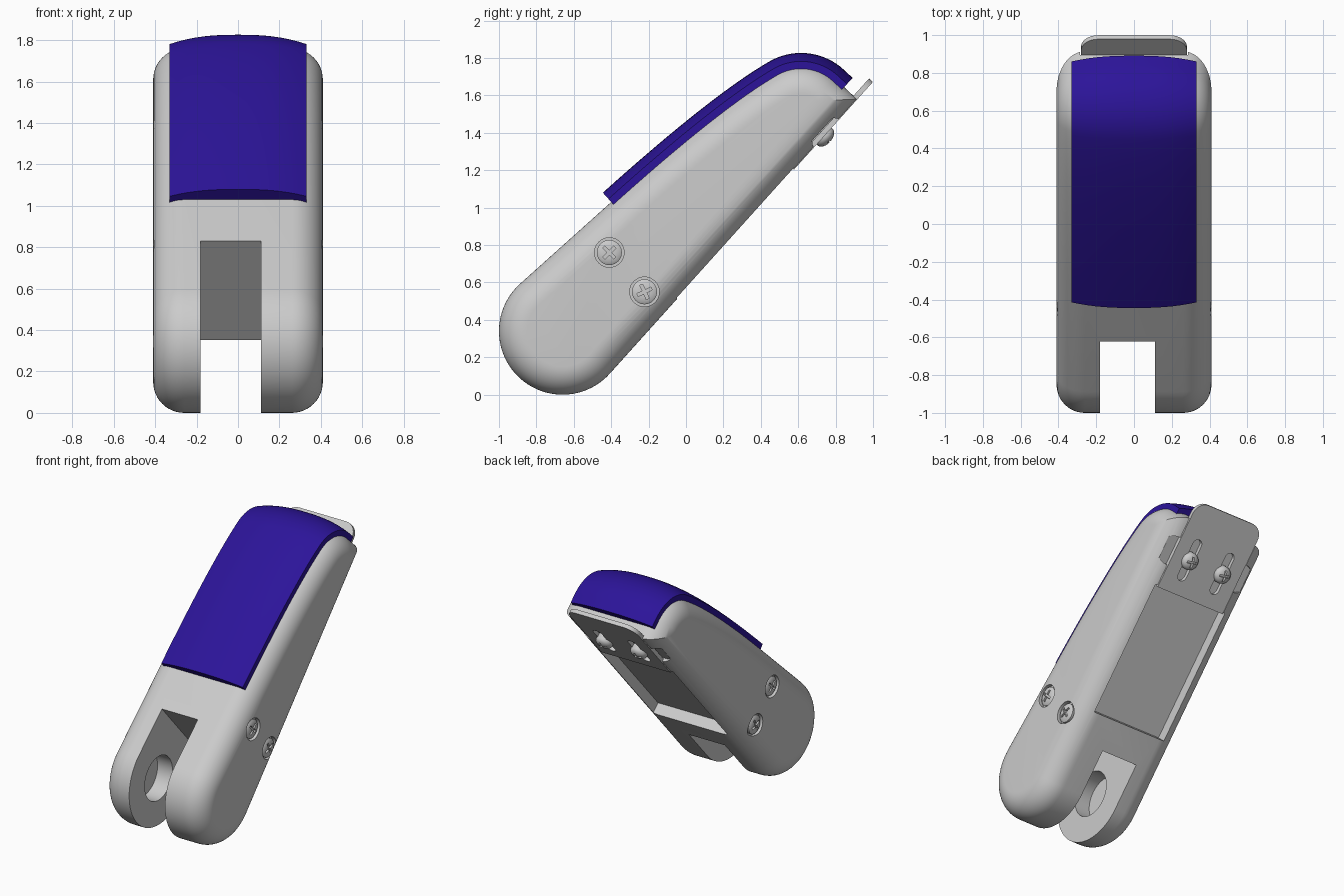
import bpy, bmesh
from math import sin, cos, pi, radians
from mathutils import Vector, Matrix

if "Cube" in bpy.data.objects:
    bpy.data.objects.remove(bpy.data.objects["Cube"])

# Tilted frame: x sideways, u along the body, v towards the pad side
C, S = cos(radians(48)), sin(radians(48))
OY, OZ = -0.66, 0.34
FRAME = Matrix(((1, 0, 0, 0), (0, C, -S, OY), (0, S, C, OZ), (0, 0, 0, 1)))
EYE = Matrix.Identity(4)


def loft(name, rings, matrix=EYE):
    """Skin closed rings of equal length and cap both ends."""
    bm = bmesh.new()
    vr = [[bm.verts.new(matrix @ Vector(p)) for p in r] for r in rings]
    n = len(vr[0])
    for a, b in zip(vr, vr[1:]):
        for i in range(n):
            j = (i + 1) % n
            bm.faces.new((a[i], a[j], b[j], b[i]))
    bm.faces.new(vr[0])
    bm.faces.new(vr[-1])
    bmesh.ops.recalc_face_normals(bm, faces=bm.faces)
    me = bpy.data.meshes.new(name)
    bm.to_mesh(me)
    bm.free()
    ob = bpy.data.objects.new(name, me)
    bpy.context.collection.objects.link(ob)
    return ob


def box(x0, x1, u0, u1, v0, v1, m=FRAME):
    return loft("cutter", [[(x0, u0, v), (x1, u0, v), (x1, u1, v), (x0, u1, v)]
                           for v in (v0, v1)], m)


def turned(name, profile, m, n=40):
    """Round part from (radius, height) pairs about local z."""
    return loft(name, [[(r * cos(2 * pi * i / n), r * sin(2 * pi * i / n), h)
                        for i in range(n)] for r, h in profile], m)


def activate(ob):
    bpy.ops.object.select_all(action='DESELECT')
    ob.select_set(True)
    bpy.context.view_layer.objects.active = ob


def cut(ob, *cutters):
    activate(ob)
    for c in cutters:
        c.hide_render = True
        mod = ob.modifiers.new("cut", 'BOOLEAN')
        mod.operation, mod.solver, mod.object = 'DIFFERENCE', 'EXACT', c
        bpy.ops.object.modifier_apply(modifier=mod.name)
        bpy.data.objects.remove(c)


def smooth(ob, angle=30):
    activate(ob)
    bpy.ops.object.shade_smooth_by_angle(angle=radians(angle))


def arc(cy, cz, r, a0, a1, n):
    return [(cy + r * cos(radians(a0 + (a1 - a0) * i / n)),
             cz + r * sin(radians(a0 + (a1 - a0) * i / n))) for i in range(n + 1)]


def offset(pts, d, closed=True):
    """Move a counter-clockwise outline outwards by d with mitred corners."""
    out, n = [], len(pts)
    for i, p in enumerate(pts):
        p = Vector(p)
        a = Vector(pts[i - 1]) if closed or i > 0 else None
        b = Vector(pts[(i + 1) % n]) if closed or i < n - 1 else None
        e1 = (p - a).normalized() if a else (b - p).normalized()
        e2 = (b - p).normalized() if b else e1
        n1, n2 = Vector((e1.y, -e1.x)), Vector((e2.y, -e2.x))
        out.append(p + (n1 + n2) * (d / (1 + n1.dot(n2))))
    return out


# Side outline: round foot, flat underside, square heel, domed top, gentle back
foot = arc(OY, OZ, 0.34, 132, 318, 44)
heel = [(FRAME @ Vector((0, 1.975, -0.34)))[1:]]
dome = arc(0.615, 1.49, 0.27, 48, 120, 18)
p0, p1, p2 = Vector((0.48, 1.724)), Vector((0.176, 1.548)), Vector((-0.40, 1.03))
back = [tuple(p0 * (1 - t) ** 2 + p1 * 2 * t * (1 - t) + p2 * t * t)
        for t in [i / 16 for i in range(1, 17)]]
outline = foot + heel + dome + back

# Body with rounded long edges
W, R, K = 0.41, 0.15, 12
half = [(W - R + R * cos(pi / 2 * k / K), R * (1 - sin(pi / 2 * k / K))) for k in range(K + 1)]
sections = [(-x, d) for x, d in half] + half[::-1]
body = loft("body", [[(x, y, z) for y, z in offset(outline, -d)] for x, d in sections])

# Fork slot, blind pivot holes, underside recess and plate pocket
fork = [(-1.05, 1.31), (0.03, 0.105), (0, -0.6), (-1.6, -0.6), (-1.6, 1.31)]
across = FRAME @ Matrix.Rotation(pi / 2, 4, 'Y')
cut(body,
    loft("cutter", [[(x, y, z) for y, z in fork] for x in (-0.18, 0.11)]),
    turned("cutter", [(0.16, -0.30), (0.16, 0.24)], across, 48),
    box(-0.30, 0.30, 0.54, 1.48, -0.6, -0.26),
    box(-0.285, 0.285, 1.46, 2.3, -0.6, -0.315))

# Scallops beside the adjusting screws
for s in (-1, 1):
    cut(body, turned("cutter", [(0.10, -0.6), (0.10, -0.31)],
                     FRAME @ Matrix.Translation((s * 0.29, 1.73, 0))))


def screw(name, profile, m, turn, depth):
    ob = turned(name, profile, m)
    top, r = profile[-1][1], profile[0][0] * 0.62
    mm = m @ Matrix.Rotation(radians(turn), 4, 'Z')
    w = r * 0.2
    cut(ob, box(-r, r, -w, w, top - depth, top + 0.1, mm),
        box(-w, w, -r, r, top - depth, top + 0.1, mm))
    smooth(ob)


# Countersunk side screws on both flanks
for s, side in ((1, "right"), (-1, "left")):
    for i, (y, z, turn) in enumerate(((-0.41, 0.76, 45), (-0.222, 0.55, 25))):
        m = Matrix.Translation((s * W, y, z)) @ Matrix.Rotation(s * pi / 2, 4, 'Y')
        cut(body, turned("cutter", [(0.079, -0.03), (0.079, 0.05)], m))
        screw(f"side_screw_{side}_{i + 1}",
              [(0.067, -0.04), (0.067, -0.012), (0.055, -0.004), (0.03, 0.0)], m, turn, 0.015)
smooth(body)

# Sliding end plate with two slots
tip = arc(0.19, 2.01, 0.09, 0, 90, 8)
shape = [(-0.28, 1.47), (0.28, 1.47)] + tip + [(-x, u) for x, u in tip[::-1]]
plate = loft("end_plate", [[(x, u, v) for x, u in shape] for v in (-0.342, -0.314)], FRAME)
for s in (-1, 1):
    slot = arc(s * 0.14, 1.83, 0.035, 0, 180, 10) + arc(s * 0.14, 1.60, 0.035, 180, 360, 10)
    cut(plate, loft("cutter", [[(x, u, v) for x, u in slot] for v in (-0.4, -0.2)], FRAME))
smooth(plate)

# Domed adjusting screws
for s, side in ((1, "right"), (-1, "left")):
    m = FRAME @ Matrix.Translation((s * 0.14, 1.71, -0.342)) @ Matrix.Rotation(pi, 4, 'X')
    dome_head = [(0.06, -0.03), (0.06, 0.008)] + [
        (0.06 * cos(radians(a)), 0.008 + 0.036 * sin(radians(a))) for a in (20, 40, 58, 74, 84)]
    screw(f"plate_screw_{side}", dome_head, m, 10, 0.022)

# Blue crowned pad following the back of the body
d0, h0 = Vector(dome[0]), Vector(heel[0])
path = [tuple(d0 + (h0 - d0) * 0.42)] + dome + back
under = offset(path, -0.02, False)
P, N = 0.33, 16
xs = [-P + 2 * P * i / N for i in range(N + 1)]
tops = [offset(path, 0.022 + 0.045 * (1 - abs(x / P) ** 2.5), False) for x in xs]
rings = [[(x, *t[i]) for x, t in zip(xs, tops)] + [(P, *under[i]), (-P, *under[i])]
         for i in range(len(path))]
pad = loft("top_pad", rings)
blue = bpy.data.materials.new("blue")
blue.diffuse_color = (0.025, 0.007, 0.32, 1)
blue.use_nodes = True
blue.node_tree.nodes["Principled BSDF"].inputs["Base Color"].default_value = blue.diffuse_color
pad.data.materials.append(blue)
smooth(pad)
